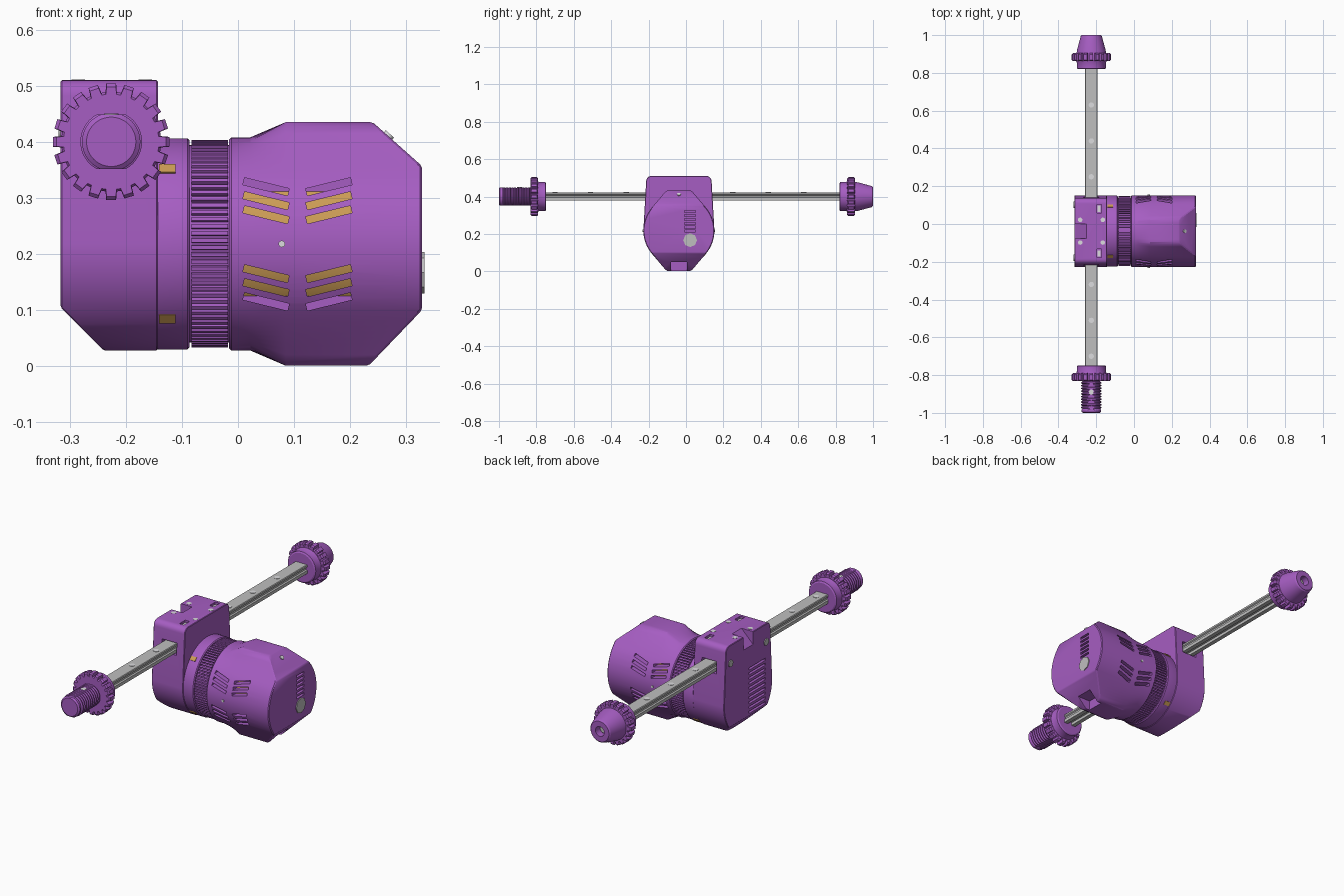
import bpy, bmesh
from math import sin, cos, pi, radians, acos, atan2, hypot
from mathutils import Vector, Matrix

if "Cube" in bpy.data.objects:
    bpy.data.objects.remove(bpy.data.objects["Cube"])

CY, CZ = -0.038, 0.218      # motor axis (along x)
RX, RZ = -0.226, 0.40       # rail axis (along y)


def material(name, rgb):
    m = bpy.data.materials.new(name)
    m.use_nodes = True
    m.diffuse_color = (*rgb, 1)
    m.node_tree.nodes["Principled BSDF"].inputs["Base Color"].default_value = (*rgb, 1)
    return m


PURPLE = material("purple plastic", (0.38, 0.11, 0.54))
GREY = material("grey steel", (0.52, 0.52, 0.52))
WHITE = material("pale screw metal", (0.72, 0.72, 0.74))
GOLD = material("gold copper", (0.60, 0.33, 0.09))


def finish(name, bm, mat):
    bmesh.ops.recalc_face_normals(bm, faces=bm.faces)
    me = bpy.data.meshes.new(name)
    bm.to_mesh(me)
    bm.free()
    if mat:
        me.materials.append(mat)
    ob = bpy.data.objects.new(name, me)
    bpy.context.collection.objects.link(ob)
    return ob


def smooth(ob):
    bpy.ops.object.select_all(action='DESELECT')
    ob.select_set(True)
    bpy.context.view_layer.objects.active = ob
    bpy.ops.object.shade_smooth_by_angle(angle=radians(28))
    return ob


def loft(rings):
    """Skin a list of equal-length point rings and cap both ends."""
    bm = bmesh.new()
    vs = [[bm.verts.new(p) for p in r] for r in rings]
    n = len(rings[0])
    for a, b in zip(vs, vs[1:]):
        for i in range(n):
            bm.faces.new((a[i], a[(i + 1) % n], b[(i + 1) % n], b[i]))
    bm.faces.new(vs[0])
    bm.faces.new(vs[-1])
    return bm


def on_x(x, pts):
    return [(x, CY + u, CZ + v) for u, v in pts]


def on_y(y, pts):
    return [(RX + u, y, RZ + v) for u, v in pts]


def circle(r, n=64):
    return [(r * sin(2 * pi * i / n), r * cos(2 * pi * i / n)) for i in range(n)]


def gear(n, root, tip):
    pts = []
    for i in range(n):
        for f, r in ((-0.36, root), (-0.27, tip), (0.27, tip), (0.36, root)):
            a = 2 * pi * (i + f) / n
            pts.append((r * sin(a), r * cos(a)))
    return pts


def lathe(name, plane, profile, mat, n=64):
    return smooth(finish(name, loft([plane(a, circle(r, n)) for a, r in profile]), mat))


def chop(bm, co, no):
    """Remove everything beyond a plane and close the opening."""
    geom = bm.verts[:] + bm.edges[:] + bm.faces[:]
    res = bmesh.ops.bisect_plane(bm, geom=geom, dist=1e-5, plane_co=co, plane_no=no, clear_outer=True)
    edges = [e for e in res["geom_cut"] if isinstance(e, bmesh.types.BMEdge)]
    bmesh.ops.edgeloop_fill(bm, edges=edges)


def boxes(name, specs, mat=None):
    """Boxes given as centre, size and turn about y."""
    bm = bmesh.new()
    for c, s, turn in specs:
        m = Matrix.Translation(c) @ Matrix.Rotation(turn, 4, 'Y') @ Matrix.Diagonal((*s, 1))
        bmesh.ops.create_cube(bm, size=1, matrix=m)
    return finish(name, bm, mat)


def carve(ob, specs, bevel=0.004):
    """Bevel the edges, cut the boxes out and bake the result."""
    cutter = boxes("cutter", specs)
    cutter.hide_render = True
    b = ob.modifiers.new("bevel", 'BEVEL')
    b.width, b.limit_method, b.angle_limit = bevel, 'ANGLE', radians(35)
    m = ob.modifiers.new("cut", 'BOOLEAN')
    m.object, m.operation, m.solver = cutter, 'DIFFERENCE', 'EXACT'
    bpy.context.view_layer.update()
    me = bpy.data.meshes.new_from_object(ob.evaluated_get(bpy.context.evaluated_depsgraph_get()))
    ob.modifiers.clear()
    ob.data = me
    bpy.data.objects.remove(cutter)
    smooth(ob)


def disc(name, centre, normal, r, mat, n=20, h=0.008):
    bm = bmesh.new()
    rot = Vector(normal).to_track_quat('Z', 'Y').to_matrix().to_4x4()
    bmesh.ops.create_cone(bm, cap_ends=True, segments=n, radius1=r, radius2=r, depth=h,
                          matrix=Matrix.Translation(centre) @ rot)
    return smooth(finish(name, bm, mat))


# Motor housing: round at the ring, keel-shaped further out
R, TOP, HALF = 0.19, 0.217, 0.065
corner = atan2(HALF, TOP)
tangent = corner + acos(R / hypot(HALF, TOP))


def keel(n=96):
    pts = []
    for i in range(n):
        a = 2 * pi * i / n
        t = abs(atan2(sin(a), abs(cos(a))))
        r = TOP / cos(t) if t < corner else R / cos(tangent - t) if t < tangent else R
        pts.append((r * sin(a), r * cos(a)))
    return pts


bm = loft([on_x(-0.016, circle(R, 96)), on_x(0.022, circle(R, 96)), on_x(0.085, keel()), on_x(0.328, keel())])
chop(bm, (0.24, 0, 0.435), (0.08, 0, 0.09))
chop(bm, (0.232, 0, 0), (0.1, 0, -0.096))
housing = finish("motor_housing", bm, PURPLE)
cuts = [((x, CY + s * 0.19, z), (0.082, 0.12, 0.013), turn)
        for s in (-1, 1) for x, turn in ((0.05, 0.24), (0.162, -0.24))
        for z in (0.32, 0.295, 0.27, 0.165, 0.14, 0.115)]
cuts += [((0.33, 0.022, 0.215 + 0.021 * i), (0.04, 0.06, 0.011), 0) for i in range(6)]
cuts.append(((0.27, CY, 0.015), (0.12, 0.085, 0.07), 0))
carve(housing, cuts)
lathe("copper_winding", on_x, [(0.0, 0.16), (0.212, 0.16)], GOLD)
disc("end_plate", (0.328, 0.022, 0.167), (1, 0, 0), 0.037, GREY, 8)
disc("chamfer_screw", (0.268, CY, 0.411), (0.08, 0, 0.09), 0.01, WHITE)
for s in (-1, 1):
    disc("side_screw", (0.078, CY + s * R, CZ), (0, s, 0), 0.006, WHITE, 12)

# Collar, knurled ring and copper windows
lathe("collar", on_x, [(-0.15, 0.186), (-0.142, 0.188), (-0.09, 0.188), (-0.086, 0.184),
                       (-0.086, 0.176), (-0.014, 0.176)], PURPLE, 96)
knurl = gear(90, 0.178, 0.185)
finish("knurled_ring", loft([on_x(-0.083, knurl), on_x(-0.018, knurl)]), PURPLE)
for i in range(4):
    a = pi / 4 + i * pi / 2
    w = boxes("copper_window", [((0, 0, 0), (0.03, 0.02, 0.008), 0)], GOLD)
    w.location = (-0.126, CY + 0.187 * sin(a), CZ + 0.187 * cos(a))
    w.rotation_euler = (-a, 0, 0)

# Rear carriage block: round below, square with rounded corners on top
pts = [(R * sin(a), R * cos(a)) for a in (pi / 2 + pi * i / 48 for i in range(49))]
for s in (-1, 1):
    arc = [(s * (0.147 + 0.028 * cos(t)), 0.264 + 0.028 * sin(t)) for t in (pi / 12 * i for i in range(7))]
    pts += arc[::s * -1] if s > 0 else arc
bm = loft([on_x(-0.316, pts), on_x(-0.143, pts)])
chop(bm, (-0.316, 0, 0.105), (-1, 0, -1))
block = finish("carriage_block", bm, PURPLE)
cuts = [((RX, CY + s * 0.185, RZ), (0.082, 0.08, 0.06), 0) for s in (-1, 1)]
cuts += [((-0.316, -0.11, 0.12 + 0.024 * i), (0.03, 0.13, 0.011), 0) for i in range(10)]
cuts.append(((-0.316, CY, 0.51), (0.09, 0.075, 0.09), pi / 4))
cuts += [((-0.185, CY + s * 0.118, 0.51), (0.024, 0.045, 0.03), 0) for s in (-1, 1)]
carve(block, cuts, 0.005)
for s in (-1, 1):
    boxes("slot_nut", [((-0.185, CY + s * 0.118, 0.498), (0.015, 0.034, 0.008), 0)], WHITE)
    disc("rear_screw", (-0.316, CY + s * 0.14, 0.42), (-1, 0, 0), 0.017, GREY)
    for x in (-0.285, -0.165):
        disc("top_screw", (x, CY + s * 0.06, 0.507), (0, 0, 1), 0.012, WHITE)

# Linear rail with side grooves and a channel underneath
half = [(0.012, -0.008), (0.012, -0.022), (0.033, -0.022), (0.033, -0.006), (0.027, -0.002),
        (0.027, 0.006), (0.033, 0.010), (0.033, 0.019), (0.030, 0.022)]
prof = half + [(-u, v) for u, v in reversed(half)]
finish("rail", loft([on_y(-0.80, prof), on_y(0.86, prof)]), GREY)
for y in (-0.70, -0.51, -0.32, 0.25, 0.44, 0.63):
    disc("rail_hole", (RX, y, RZ + 0.0195), (0, 0, 1), 0.014, WHITE)

# Toothed wheels with flanges at both rail ends
teeth, slim = gear(20, 0.089, 0.104), gear(20, 0.085, 0.098)
for s, face in ((-1, 0.79), (1, 0.862)):
    rings = [on_y(s * (face + d), g) for d, g in ((0, slim), (0.006, teeth), (0.036, teeth), (0.042, slim))]
    finish("toothed_wheel", loft(rings), PURPLE)
    lathe("wheel_flange", on_y, [(s * (face - 0.042), 0.070), (s * (face - 0.038), 0.077),
                                 (s * (face - 0.008), 0.077), (s * (face + 0.01), 0.085)], PURPLE)

# Tapered back knob with a recessed screw
lathe("tapered_knob", on_y, [(0.89, 0.080), (0.92, 0.076), (0.994, 0.056), (1.0, 0.050),
                             (1.0, 0.024), (0.965, 0.024)], PURPLE)
disc("knob_screw", (RX, 0.968, RZ), (0, 1, 0), 0.018, GREY)

# Threaded front stub with a flat above and below
prof = [(-0.825, 0.054)]
for i in range(10):
    y = -0.835 - 0.0145 * i
    prof += [(y, 0.047), (y - 0.004, 0.055), (y - 0.008, 0.055), (y - 0.012, 0.047)]
prof += [(-0.985, 0.052), (-0.994, 0.052), (-1.0, 0.044)]
bm = loft([on_y(y, circle(r, 48)) for y, r in prof])
for s in (-1, 1):
    chop(bm, (0, 0, RZ + s * 0.0485), (0, 0, s))
smooth(finish("threaded_stub", bm, PURPLE))
disc("stub_screw", (RX, -0.89, RZ + 0.046), (0, 0, 1), 0.013, WHITE)
